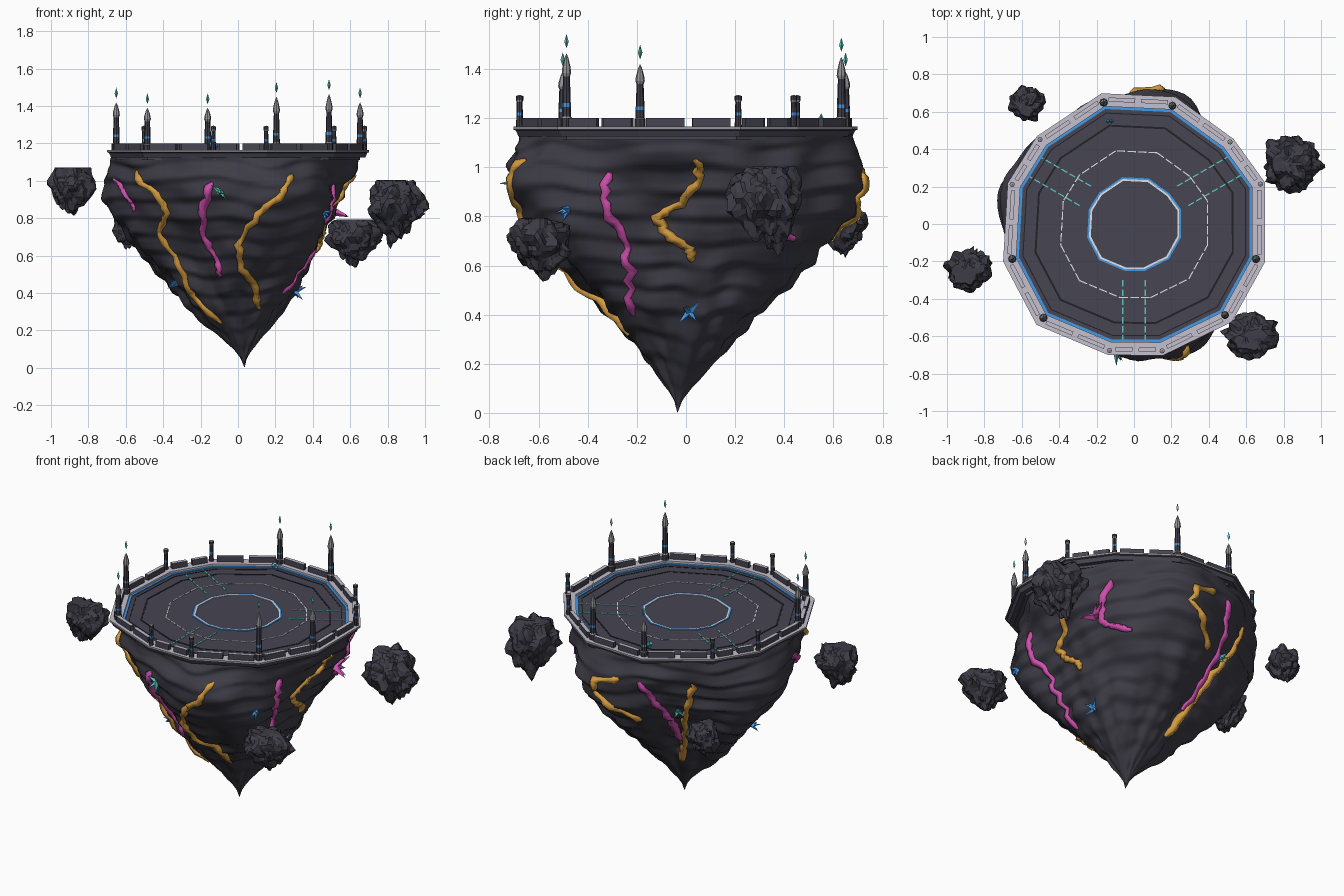
import bpy, bmesh, math, random
from math import sin, cos, radians, pi
from mathutils import Vector, Matrix, noise

random.seed(4)
if "Cube" in bpy.data.objects:
    bpy.data.objects.remove(bpy.data.objects["Cube"], do_unlink=True)


def material(name, *rgb):
    m = bpy.data.materials.new(name)
    m.use_nodes = True
    m.diffuse_color = (*rgb, 1)
    m.node_tree.nodes["Principled BSDF"].inputs["Base Color"].default_value = (*rgb, 1)
    return m


ROCK = material("dark rock", .048, .045, .061)
STONE = material("floor stone", .062, .06, .085)
RIM = material("pale rim stone", .56, .53, .62)
SEAM = material("black seam", .015, .015, .02)
METAL = material("grey metal", .3, .3, .32)
BLUE = material("blue glow", .07, .38, .95)
TEAL = material("teal crystal", .1, .58, .53)
WHITE = material("white line", .8, .81, .84)
AMBER = material("amber ore", .66, .33, .05)
PINK = material("magenta ore", .62, .08, .42)


def link(ob):
    bpy.context.collection.objects.link(ob)
    bpy.ops.object.select_all(action="DESELECT")
    ob.select_set(True)
    bpy.context.view_layer.objects.active = ob


def finish(name, bm, mats, smooth=None):
    bmesh.ops.recalc_face_normals(bm, faces=bm.faces[:])
    mesh = bpy.data.meshes.new(name)
    bm.to_mesh(mesh)
    bm.free()
    for m in mats:
        mesh.materials.append(m)
    link(bpy.data.objects.new(name, mesh))
    if smooth:
        bpy.ops.object.shade_smooth_by_angle(angle=radians(smooth))


def loft(bm, rings, closed=False, mats=None):
    """Bridge rings of points; closed joins the last ring to the first."""
    loops = [[bm.verts.new(p) for p in ring] for ring in rings]
    n = len(loops[0])
    for k in range(len(loops) - (0 if closed else 1)):
        a, b = loops[k], loops[(k + 1) % len(loops)]
        for i in range(n):
            j = (i + 1) % n
            f = bm.faces.new((a[i], a[j], b[j], b[i]))
            f.material_index = mats[k] if mats else 0
    return loops


def bar(bm, a, b, width, z0, z1, top=0):
    """Upright box running between two plan points."""
    d = (b - a).normalized()
    side = Vector((-d.y, d.x)) * width / 2
    plan = [a - side, b - side, b + side, a + side]
    lo, hi = loft(bm, [[(*p, z) for p in plan] for z in (z0, z1)])
    bm.faces.new(lo)
    bm.faces.new(hi).material_index = top


# Irregular twelve-sided outline of the platform
ANGLES = [-164, -134, -101, -77.5, -45, -16, 17.5, 40.5, 72, 104, 138, 162]
RADII = [.728, .75, .714, .72, .74, .73, .735, .70, .715, .72, .70, .71]
OUTLINE = [Vector((cos(radians(a)), sin(radians(a)))) * r for a, r in zip(ANGLES, RADII)]
SIDES = list(zip(OUTLINE, OUTLINE[1:] + OUTLINE[:1]))
FLOOR = 1.147
TOP = 1.165


def outline(s, z):
    return [(p.x * s, p.y * s, z) for p in OUTLINE]


# Floor slab and rim
bm = bmesh.new()
for l in loft(bm, [outline(.93, 1.11), outline(.93, FLOOR)]):
    bm.faces.new(l)
finish("floor_slab", bm, [STONE])
bm = bmesh.new()
loft(bm, [outline(.9, FLOOR - .02), outline(.9, TOP), outline(1, TOP), outline(1, TOP - .012),
          outline(.985, TOP - .016), outline(.97, 1.125)], True, [0, 0, 1, 2, 2, 2])
finish("rim", bm, [RIM, METAL, STONE])


# Painted rings on the floor
def ring(name, s0, s1, mat, h=.002):
    bm = bmesh.new()
    loft(bm, [outline(s0, FLOOR - .002), outline(s0, FLOOR + h),
              outline(s1, FLOOR + h), outline(s1, FLOOR - .002)], True)
    finish(name, bm, [mat])


ring("outer_glow_ring", .88, .9, BLUE, .006)
ring("outer_seam_ring", .845, .853, SEAM)
ring("middle_seam_ring", .745, .76, SEAM)
ring("centre_glow_ring", .344, .358, BLUE, .004)
ring("centre_pale_ring", .33, .344, WHITE, .004)


def dashes(bm, a, b, dash, gap, width):
    length = (b - a).length
    d = (b - a) / length
    t = 0
    while t < length:
        bar(bm, a + d * t, a + d * min(t + dash, length), width, FLOOR - .002, FLOOR + .003)
        t += dash + gap


bm = bmesh.new()
for p, q in SIDES:
    dashes(bm, p * .56, q * .56, .045, .012, .006)
finish("dashed_ring", bm, [WHITE])

bm = bmesh.new()
for k in range(3):
    turn = Matrix.Rotation(radians(120 * k), 2)
    for x in (-.06, .06):
        dashes(bm, turn @ Vector((x, -.3)), turn @ Vector((x, -.63)), .035, .014, .007)
finish("path_lines", bm, [TEAL])

# Parapet: two wall pieces per side with a gap in the middle
bm = bmesh.new()
for p, q in SIDES:
    a, b = p * .955, q * .955
    d = (b - a).normalized()
    mid = (a + b) / 2
    for u, v in ((a + d * .03, mid - d * .016), (mid + d * .016, b - d * .03)):
        bar(bm, u, v, .022, TOP - .004, 1.2, 1)
finish("parapet_walls", bm, [STONE, RIM])


# Towers and posts turned from profiles
def lathe(name, centre, profile, mats, sides=8):
    bm = bmesh.new()
    rings = [[(centre.x + r * cos(i * 2 * pi / sides), centre.y + r * sin(i * 2 * pi / sides), z)
              for i in range(sides)] for r, z, _ in profile]
    loft(bm, rings, mats=[m for _, _, m in profile])
    bmesh.ops.remove_doubles(bm, verts=bm.verts[:], dist=.0002)
    finish(name, bm, mats)


TOWERS = {0: 1.42, 1: 1.39, 4: 1.465, 5: 1.42, 8: 1.45, 9: 1.39}
KIT = [ROCK, METAL, BLUE, TEAL]
for i, p in enumerate(OUTLINE):
    if i in TOWERS:
        c = p * .93
        h = TOWERS[i] - TOP
        shape = [(.022, 0, 0), (.022, .12, 1), (.018, .14, 0), (.0175, .27, 2), (.0175, .32, 0),
                 (.014, .68, 1), (.019, .73, 1), (.017, .8, 1), (.008, .93, 1), (0, 1, 1)]
        lathe(f"tower_{i}", c, [(r, TOP + t * h, m) for r, t, m in shape], KIT)
        z = TOWERS[i] + .02
        lathe(f"tower_crystal_{i}", c, [(0, z, 3), (.009, z + .027, 3), (0, z + .058, 3)], KIT, 4)
    else:
        shape = [(.014, 0, 0), (.012, .045, 2), (.012, .058, 0), (.011, .1, 1),
                 (.014, .108, 0), (.014, .125, 1), (0, .13, 1)]
        lathe(f"post_{i}", p * .965, [(r, TOP + t, m) for r, t, m in shape], KIT)
for mat, x, z in ((3, -.14, 1.17), (2, -.12, 1.16)):
    lathe("floor_crystal", Vector((x, .55)), [(0, z, mat), (.013, z + .025, mat), (0, z + .05, mat)], KIT, 4)

# Island rock: half-widths towards -x, +x, -y, +y at each height
PROFILE = [(0, 0, 0, 0, 0), (.05, .016, .016, .016, .016), (.1, .05, .05, .05, .05),
           (.2, .15, .13, .13, .13), (.4, .34, .31, .31, .29), (.6, .5, .41, .5, .51),
           (.8, .63, .48, .65, .66), (1, .67, .57, .70, .70), (1.14, .67, .65, .67, .67)]
# Swellings and hollows: angle, height, size, angular and vertical spread
BULGES = [(75, .93, .05, 14, .12), (172, .93, .05, 14, .12), (-70, .93, .03, 14, .12),
          (44, .8, .06, 24, .25), (-52, .76, .12, 19, .27), (158, .75, .05, 16, .25),
          (-130, .75, -.1, 22, .3), (122, .66, -.13, 18, .27), (-16, 1.02, .03, 12, .1)]


def rock_point(deg, z, lift=0):
    a = radians(deg)
    c, s = cos(a), sin(a)
    for lo, hi in zip(PROFILE, PROFILE[1:]):
        if lo[0] <= z <= hi[0]:
            break
    t = (z - lo[0]) / (hi[0] - lo[0])
    w = [u + (v - u) * t for u, v in zip(lo, hi)]
    rx, ry = w[2 if c > 0 else 1] + 1e-5, w[4 if s > 0 else 3] + 1e-5
    r = 1 / math.hypot(c / rx, s / ry)
    fade = min(1, r / .3) * min(1, max(0, (1.17 - z) / .1))
    for b, height, size, spread, rise in BULGES:
        gap = (deg - b + 180) % 360 - 180
        r += fade * size * math.exp(-(gap / spread) ** 2 - ((z - height) / rise) ** 2)
    # Large lumps, then soft strata that come and go
    r += fade * .04 * noise.noise(Vector((c * 2.2, s * 2.2, z * 2.5)))
    r += fade * .03 * noise.noise(Vector((c * 4.5, s * 4.5, z * 8)))
    layer = z * 10 + .6 * noise.noise(Vector((c * 2, s * 2, z * 2 + 5)))
    depth = .008 + .01 * noise.noise(Vector((c * 3 + 9, s * 3, z * 4)))
    r += fade * depth * sin(2 * pi * layer + .6 * sin(2 * pi * layer))
    k = .035 * max(0, 1 - z / .4)
    return Vector(((r + lift) * c + k, (r + lift) * s - k, z))


bm = bmesh.new()
COUNT, LEVELS = 110, 100
loops = loft(bm, [[rock_point(i * 360 / COUNT, 1.14 * k / LEVELS) for i in range(COUNT)]
                  for k in range(LEVELS + 1)])
bm.faces.new(loops[-1])
bmesh.ops.remove_doubles(bm, verts=bm.verts[:], dist=.0001)
finish("island_rock", bm, [ROCK], 60)


# Ore veins that follow the rock surface
def front_angle(x, z):
    return min(range(-165, -15), key=lambda d: abs(rock_point(d, z).x - x))


def vein(name, mat, path):
    pts = []
    for (a, z), (b, y) in zip(path, path[1:]):
        for k in range(5):
            t = k / 5
            pts.append(rock_point(a + (b - a) * t + random.uniform(-1, 1), z + (y - z) * t))
    pts.append(rock_point(*path[-1]))
    cu = bpy.data.curves.new(name, "CURVE")
    cu.dimensions = "3D"
    cu.bevel_depth = .023
    cu.bevel_resolution = 0
    cu.use_fill_caps = True
    sp = cu.splines.new("POLY")
    sp.points.add(len(pts) - 1)
    for i, p in enumerate(pts):
        sp.points[i].co = (*p, 1)
        sp.points[i].radius = random.uniform(.65, 1.2) * (.5 if i in (0, len(pts) - 1) else 1)
    cu.materials.append(mat)
    link(bpy.data.objects.new(name, cu))
    bpy.ops.object.convert(target="MESH")


FRONT = [(AMBER, [(-.54, 1.05), (-.45, .95), (-.375, .83), (-.42, .71), (-.31, .53), (-.23, .38), (-.09, .24)]),
         (PINK, [(-.145, .99), (-.18, .85), (-.185, .71), (-.125, .59), (-.09, .49)]),
         (AMBER, [(.275, 1.03), (.25, .93), (.105, .82), (0, .66), (.02, .53), (.1, .42), (.11, .32)])]
for k, (mat, path) in enumerate(FRONT):
    vein(f"front_vein_{k}", mat, [(front_angle(x, z), z) for x, z in path])
AROUND = [(PINK, [(-32, .98), (-34, .85), (-31, .73), (-31, .58), (-42, .4)]),
          (AMBER, [(4, 1.03), (6, .95), (-3, .85), (-15, .8), (-10, .73), (2, .67), (4, .62)]),
          (PINK, [(39, 1), (33, .9), (31, .8), (38, .76), (49, .71)]),
          (AMBER, [(92, 1), (80, .96), (77, .88), (88, .78), (98, .7)]),
          (PINK, [(101, 1), (107, .88), (113, .76), (116, .6), (120, .46)]),
          (AMBER, [(129, .99), (126, .85), (124, .68), (123, .45), (118, .3)]),
          (PINK, [(190, 1.01), (200, .95), (205, .9), (203, .84)])]
for k, (mat, path) in enumerate(AROUND):
    vein(f"side_vein_{k}", mat, path)

# Crystal clusters growing out of the rock
for deg, z, mat, size in ((-98, .94, TEAL, .075), (-46, .83, BLUE, .055), (-150, .45, BLUE, .055),
                          (2, .41, BLUE, .07), (120, .76, TEAL, .07), (27, .84, PINK, .11)):
    bm = bmesh.new()
    p = rock_point(deg, z, -.005)
    out = Vector((p.x, p.y, 0)).normalized()
    for k in range(5):
        d = out + Vector([random.uniform(-.8, .8) for _ in range(3)])
        spin = d.to_track_quat("Z", "Y").to_matrix().to_4x4()
        length = size * random.uniform(.7, 1.1)
        bmesh.ops.create_cone(bm, segments=4, radius1=size * .24, radius2=0, depth=length,
                              matrix=Matrix.Translation(p + d.normalized() * length / 2) @ spin)
    finish("crystal_cluster", bm, [mat])

# Floating boulders: chunky cut facets, narrowing below
BOULDERS = [(-.89, -.25, .955, .11, .105, .13), (.845, .33, .85, .145, .145, .17),
            (.615, -.595, .68, .125, .112, .125), (-.58, .64, .75, .09, .09, .105)]
for k, (x, y, z, rx, ry, rz) in enumerate(BOULDERS):
    cuts = [(Vector([random.gauss(0, 1) for _ in range(3)]).normalized(), random.uniform(.72, .95))
            for _ in range(30)]
    bm = bmesh.new()
    bmesh.ops.create_icosphere(bm, subdivisions=4, radius=1)
    for v in bm.verts:
        d = v.co.copy()
        f = min([1.08] + [o / d.dot(n) for n, o in cuts if d.dot(n) > .1])
        f *= 1.06 + .35 * noise.noise(d * 3 + Vector((k * 7, 0, 0)))
        wide = 1.06 + .4 * min(d.z * f, .1)
        v.co = Vector((x + d.x * f * rx * wide, y + d.y * f * ry * wide, z + min(d.z * f * 1.1, .9) * rz))
    bmesh.ops.dissolve_limit(bm, angle_limit=radians(8), verts=bm.verts[:], edges=bm.edges[:])
    finish(f"boulder_{k}", bm, [ROCK])
